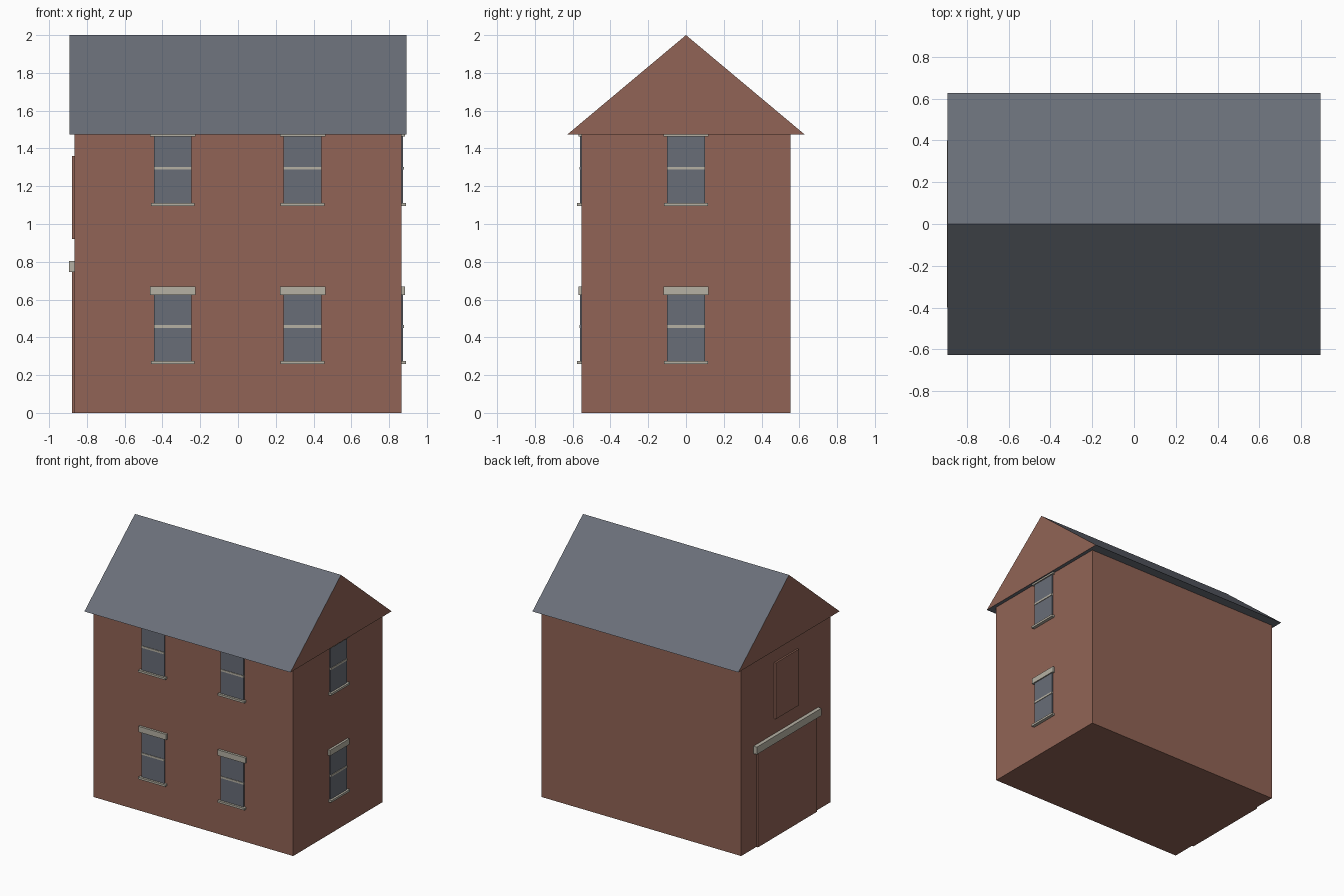
import bpy
import bmesh
from math import radians
from mathutils import Matrix, Vector

if "Cube" in bpy.data.objects:
    bpy.data.objects.remove(bpy.data.objects["Cube"], do_unlink=True)


def material(name, rgb):
    mat = bpy.data.materials.new(name)
    mat.use_nodes = True
    color = (*rgb, 1.0)
    mat.diffuse_color = color
    mat.node_tree.nodes["Principled BSDF"].inputs["Base Color"].default_value = color
    return mat


BRICK = material("red_brick", (0.285, 0.127, 0.092))
SLATE = material("grey_slate", (0.144, 0.159, 0.191))
GLASS = material("window_glass", (0.140, 0.153, 0.184))
STONE = material("pale_stone", (0.465, 0.440, 0.370))

HALF_X, HALF_Y, EAVES, RIDGE = 0.865, 0.552, 1.475, 2.0
ROOF_X, ROOF_Y = 0.893, 0.627


def finish(name, bm, mats):
    bmesh.ops.recalc_face_normals(bm, faces=bm.faces)
    mesh = bpy.data.meshes.new(name)
    bm.to_mesh(mesh)
    bm.free()
    for mat in mats:
        mesh.materials.append(mat)
    obj = bpy.data.objects.new(name, mesh)
    bpy.context.collection.objects.link(obj)
    return obj


def box(name, x, y, z, mat, frame=Matrix()):
    """Box from (min, max) ranges, placed by a wall frame."""
    bm = bmesh.new()
    bmesh.ops.create_cube(bm, size=1)
    for v in bm.verts:
        v.co = [lo + (c + 0.5) * (hi - lo) for c, (lo, hi) in zip(v.co, (x, y, z))]
    bm.transform(frame)
    return finish(name, bm, [mat])


def wall_frame(x, y, angle):
    """Local -y points out of the wall, local x runs along it."""
    return Matrix.Translation((x, y, 0)) @ Matrix.Rotation(radians(angle), 4, "Z")


# Brick walls
box("walls", (-HALF_X, HALF_X), (-HALF_Y, HALF_Y), (0, EAVES), BRICK)

# Gabled roof: slate slopes and soffit, brick gable ends
bm = bmesh.new()
profile = [(-ROOF_Y, EAVES), (ROOF_Y, EAVES), (0, RIDGE)]
gable = bm.faces.new([bm.verts.new((-ROOF_X, y, z)) for y, z in profile])
extruded = bmesh.ops.extrude_face_region(bm, geom=[gable], use_keep_orig=True)["geom"]
bmesh.ops.translate(bm, vec=Vector((2 * ROOF_X, 0, 0)),
                    verts=[g for g in extruded if isinstance(g, bmesh.types.BMVert)])
bm.normal_update()
for face in bm.faces:
    face.material_index = 1 if abs(face.normal.x) > 0.9 else 0
finish("roof", bm, [SLATE, BRICK])


# Sash windows with sill, meeting rail and lintel
def window(name, frame, base):
    box(name + "_glass", (-0.1, 0.1), (-0.009, 0.01), (base + 0.01, base + 0.37), GLASS, frame)
    box(name + "_rail", (-0.1, 0.1), (-0.013, 0), (base + 0.192, base + 0.207), STONE, frame)
    box(name + "_sill", (-0.116, 0.116), (-0.025, 0), (base, base + 0.016), STONE, frame)
    box(name + "_lintel", (-0.12, 0.12), (-0.018, 0), (base + 0.366, base + 0.41), STONE, frame)


places = {
    "front_right": wall_frame(-0.345, -HALF_Y, 0),
    "front_left": wall_frame(0.342, -HALF_Y, 0),
    "side": wall_frame(HALF_X, 0, 90),
}
for place, frame in places.items():
    window(place + "_lower_window", frame, 0.258)
    window(place + "_upper_window", frame, 1.096)

# Bricked-up openings on the other end wall
end = wall_frame(-HALF_X, 0, -90)
box("blocked_doorway", (-0.365, 0.365), (-0.014, 0), (0, 0.745), BRICK, end)
box("doorway_lintel", (-0.4, 0.4), (-0.029, 0), (0.745, 0.803), STONE, end)
box("blocked_hatch", (-0.143, 0.143), (-0.014, 0), (0.92, 1.36), BRICK, end)
